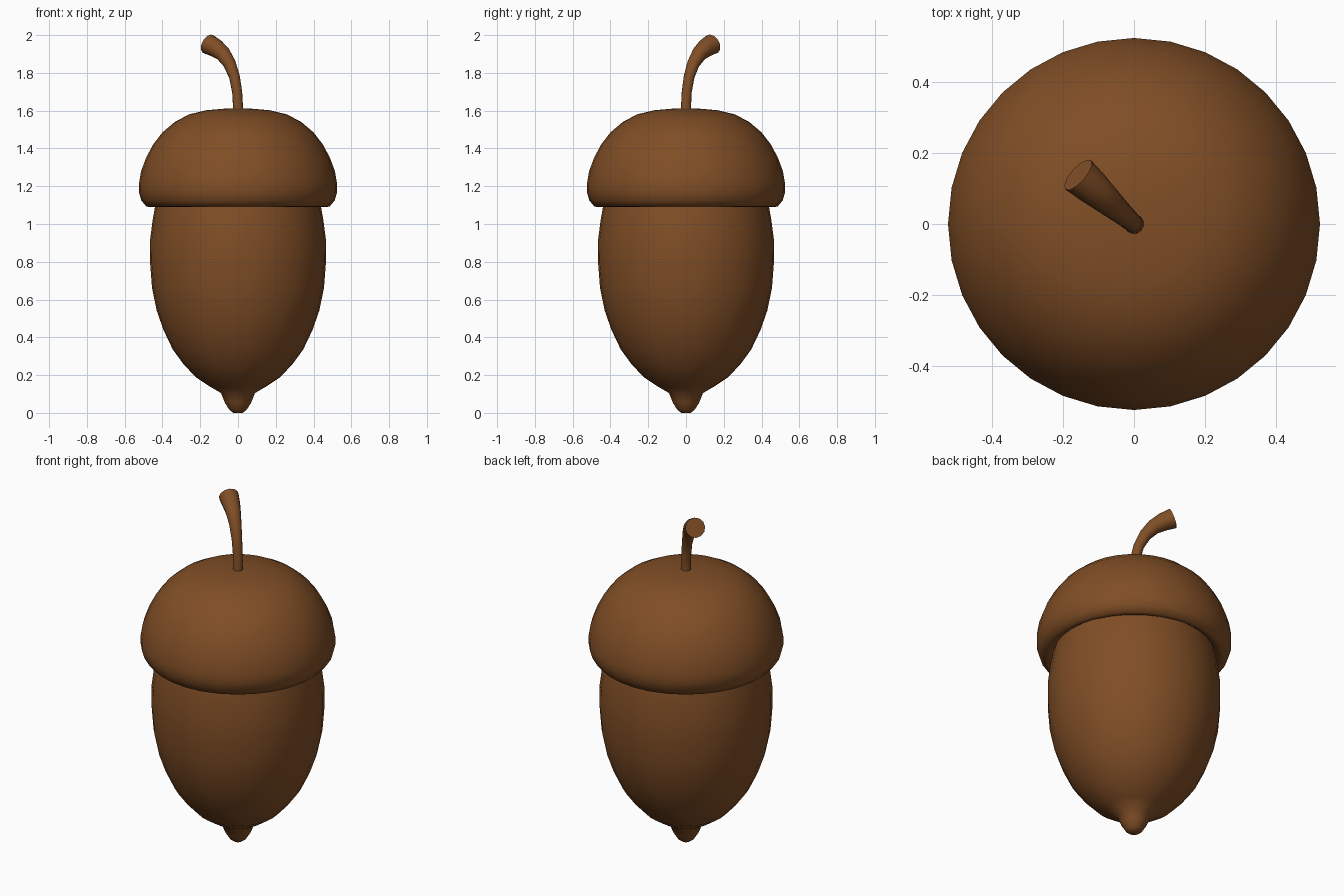
import bpy, bmesh, math
from mathutils import Vector

if "Cube" in bpy.data.objects:
    bpy.data.objects.remove(bpy.data.objects["Cube"])

brown = bpy.data.materials.new("acorn brown")
brown.diffuse_color = (0.215, 0.076, 0.019, 1)
brown.use_nodes = True
brown.node_tree.nodes["Principled BSDF"].inputs["Base Color"].default_value = brown.diffuse_color


def loft(name, rings, sharp=50):
    """Skin a list of equal-sized rings, cap both ends, shade smooth."""
    bm = bmesh.new()
    loops = [[bm.verts.new(p) for p in ring] for ring in rings]
    n = len(loops[0])
    for a, b in zip(loops, loops[1:]):
        for i in range(n):
            j = (i + 1) % n
            bm.faces.new((a[i], a[j], b[j], b[i]))
    bm.faces.new(loops[0][::-1])
    bm.faces.new(loops[-1])
    bmesh.ops.recalc_face_normals(bm, faces=bm.faces)
    mesh = bpy.data.meshes.new(name)
    bm.to_mesh(mesh)
    bm.free()
    mesh.materials.append(brown)
    obj = bpy.data.objects.new(name, mesh)
    bpy.context.collection.objects.link(obj)
    bpy.ops.object.select_all(action='DESELECT')
    obj.select_set(True)
    bpy.context.view_layer.objects.active = obj
    bpy.ops.object.shade_smooth_by_angle(angle=math.radians(sharp))
    return obj


def lathe(name, profile, n=32, sharp=50):
    """Revolve (radius, height) points around z."""
    turns = [math.tau * i / n for i in range(n)]
    return loft(name, [[(r * math.cos(t), r * math.sin(t), z) for t in turns]
                       for r, z in profile], sharp)


# Nut with its pointed tip
lathe("nut", [(0.025, 0), (0.045, 0.015), (0.07, 0.055), (0.09, 0.105),
              (0.15, 0.14), (0.225, 0.19), (0.29, 0.26), (0.345, 0.335),
              (0.395, 0.44), (0.43, 0.54), (0.455, 0.66), (0.466, 0.8),
              (0.465, 0.92), (0.452, 1.02), (0.438, 1.1), (0.42, 1.16)])

# Domed cap with a rolled rim
lathe("cap", [(0.41, 1.13), (0.44, 1.105), (0.462, 1.09), (0.485, 1.092),
              (0.512, 1.125), (0.525, 1.17), (0.525, 1.21), (0.513, 1.28),
              (0.487, 1.35), (0.45, 1.42), (0.4, 1.485), (0.335, 1.54),
              (0.26, 1.58), (0.17, 1.602), (0.08, 1.61), (0.02, 1.612)], sharp=60)

# Stem: flaring tube bent toward the back left; points are (reach, height, radius)
path = [(0, 1.57, 0.03), (0, 1.62, 0.027), (0.006, 1.7, 0.027),
        (0.025, 1.78, 0.029), (0.06, 1.85, 0.034), (0.105, 1.9, 0.041),
        (0.155, 1.93, 0.049), (0.21, 1.952, 0.055)]
out = Vector((-0.75, 0.66, 0)).normalized()
side = out.cross(Vector((0, 0, 1)))
centres = [out * d + Vector((0, 0, z)) for d, z, r in path]
rings = []
for i, c in enumerate(centres):
    tangent = (centres[min(i + 1, len(path) - 1)] - centres[max(i - 1, 0)]).normalized()
    up = tangent.cross(side)
    rings.append([c + path[i][2] * (side * math.cos(t) + up * math.sin(t))
                  for t in (math.tau * k / 12 for k in range(12))])
loft("stem", rings)
